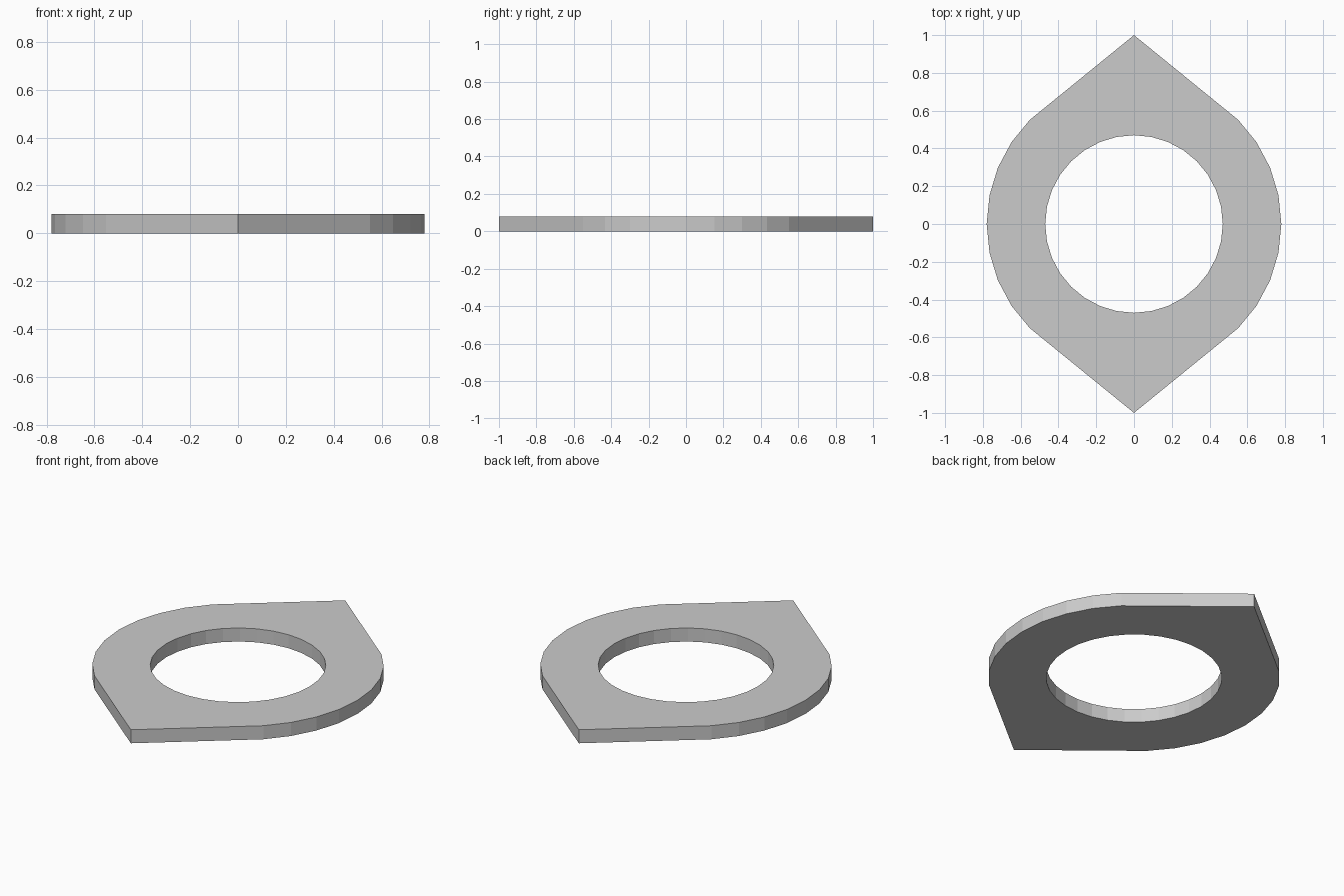
import bpy, bmesh
from math import sin, cos, pi

if "Cube" in bpy.data.objects:
    bpy.data.objects.remove(bpy.data.objects["Cube"])

SIDES = 32
R_OUT, R_IN, TIP, THICK = 0.78, 0.47, 1.0, 0.08


def outer_point(a):
    """Round on the left and right, straight edges to a point at +y and -y."""
    x, y = cos(a), sin(a)
    if abs(y) <= abs(x) + 1e-6:
        return R_OUT * x, R_OUT * y
    k = R_OUT * cos(pi / 4)                 # corner (k, k) where the arc ends
    r = TIP * k / (abs(x) * (TIP - k) + abs(y) * k)
    return r * x, r * y


# Flat ring: pointed outer outline joined to the round hole
bm = bmesh.new()
angles = [2 * pi * i / SIDES for i in range(SIDES)]
outer = [bm.verts.new((*outer_point(a), 0)) for a in angles]
inner = [bm.verts.new((R_IN * cos(a), R_IN * sin(a), 0)) for a in angles]
for i in range(SIDES):
    j = (i + 1) % SIDES
    bm.faces.new((outer[i], outer[j], inner[j], inner[i]))

# Thicken the ring into a plate
top = bmesh.ops.extrude_face_region(bm, geom=bm.faces[:])["geom"]
bmesh.ops.translate(bm, vec=(0, 0, THICK),
                    verts=[g for g in top if isinstance(g, bmesh.types.BMVert)])
bmesh.ops.recalc_face_normals(bm, faces=bm.faces[:])

mesh = bpy.data.meshes.new("pointed_ring_plate")
bm.to_mesh(mesh)
bm.free()
plate = bpy.data.objects.new("pointed_ring_plate", mesh)
bpy.context.collection.objects.link(plate)
